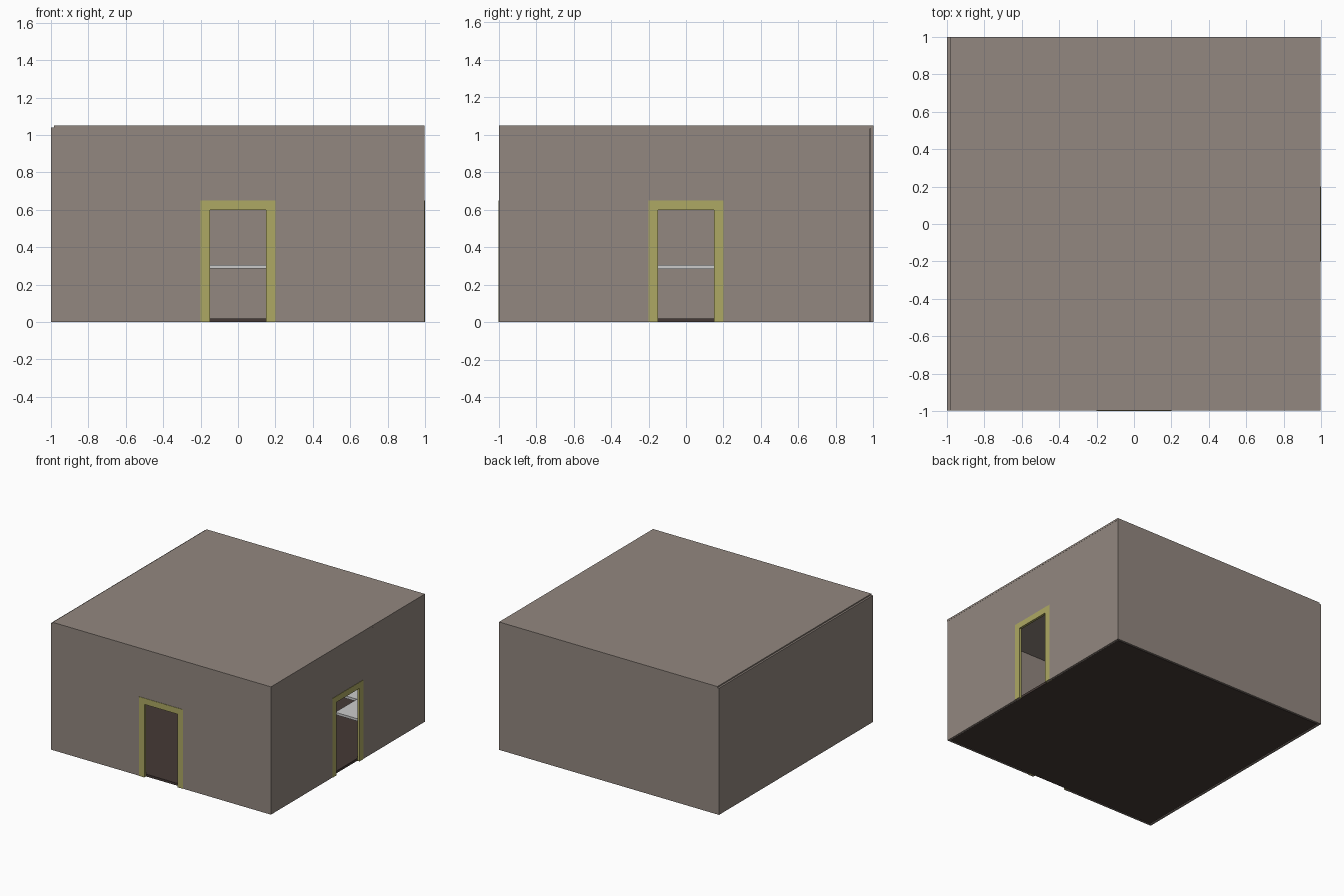
import bpy, bmesh
from mathutils import Matrix
from math import pi

if "Cube" in bpy.data.objects:
    bpy.data.objects.remove(bpy.data.objects["Cube"])


def material(name, rgb):
    m = bpy.data.materials.new(name)
    m.diffuse_color = (*rgb, 1)
    m.use_nodes = True
    m.node_tree.nodes["Principled BSDF"].inputs["Base Color"].default_value = m.diffuse_color
    return m


PLASTER = material("plaster", (0.29, 0.245, 0.215))
TRIM = material("yellow_trim", (0.42, 0.395, 0.125))
FLOOR = material("dark_floor", (0.06, 0.042, 0.037))


def prism(name, points, start, depth, mat=None, matrix=None):
    """Extrude a closed 2D outline along its third axis."""
    bm = bmesh.new()
    face = bm.faces.new([bm.verts.new((a, b, start)) for a, b in points])
    out = bmesh.ops.extrude_face_region(bm, geom=[face])
    verts = [g for g in out["geom"] if isinstance(g, bmesh.types.BMVert)]
    bmesh.ops.translate(bm, vec=(0, 0, depth), verts=verts)
    if matrix:
        bm.transform(matrix)
    bmesh.ops.recalc_face_normals(bm, faces=bm.faces[:])
    mesh = bpy.data.meshes.new(name)
    bm.to_mesh(mesh)
    bm.free()
    obj = bpy.data.objects.new(name, mesh)
    bpy.context.collection.objects.link(obj)
    if mat:
        mesh.materials.append(mat)
    return obj


def block(name, x0, x1, y0, y1, z0, z1, mat=None):
    return prism(name, [(x0, y0), (x1, y0), (x1, y1), (x0, y1)], z0, z1 - z0, mat)


def arch(half, height, door_half, door_height):
    """Upright outline with a doorway cut into its lower edge."""
    return [(-half, 0), (-door_half, 0), (-door_half, door_height),
            (door_half, door_height), (door_half, 0), (half, 0),
            (half, height), (-half, height)]


T = 0.015   # wall thickness
H = 1.05    # overall height

# Walls with doorways and their trim, on the front and right sides
upright = Matrix.Rotation(pi / 2, 4, 'X')
for side, angle, half in (("front", 0, 0.997), ("right", pi / 2, 0.997 - T)):
    place = Matrix.Rotation(angle, 4, 'Z') @ upright
    prism(side + "_wall", arch(half, H - 0.015, 0.16, 0.61), 0.997 - T, T, PLASTER, place)
    prism(side + "_door_trim", arch(0.2, 0.65, 0.15, 0.6), 0.98, 0.02, TRIM, place)

# Solid walls
block("left_wall", -1, -1 + T, -0.997, 1, 0, H - 0.01, PLASTER)
block("back_wall", -1 + T, 0.997, 1 - T, 1, 0, H - 0.015, PLASTER)

# Roof leaves a narrow ledge along the left wall
block("roof", -1 + T, 0.998, -0.998, 1, H - 0.015, H, PLASTER)

# Floor
block("floor", -0.98, 0.98, -0.98, 0.98, 0.001, 0.02, FLOOR)

# One continuous counter around the left, back and right walls
inner = 0.983
counter = [(-inner, -inner), (-0.55, -inner), (-0.55, 0.5), (0.73, 0.5),
           (0.73, 0.22), (inner, 0.22), (inner, inner), (-inner, inner)]
prism("counter_top", counter, 0.285, 0.02)
